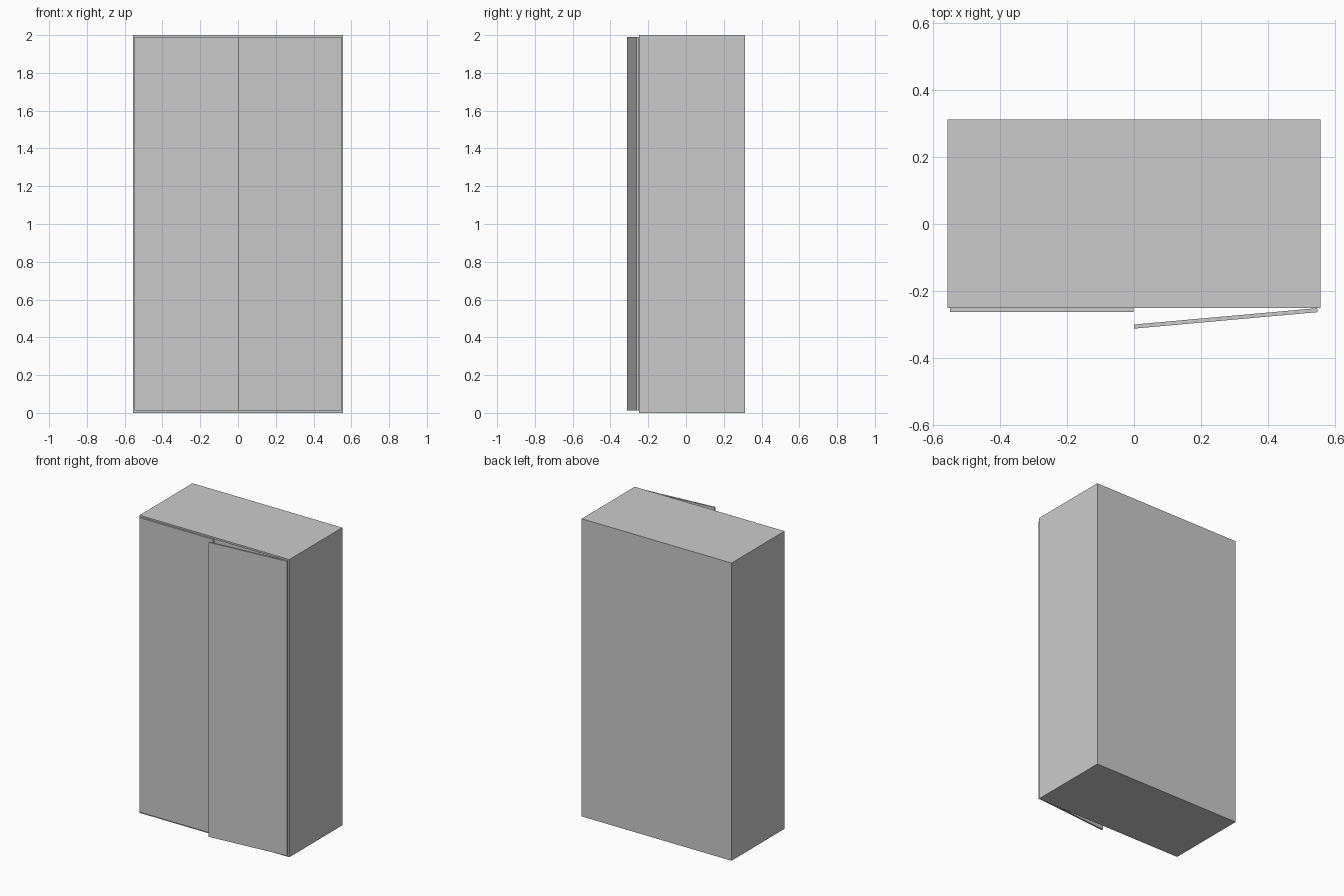
import bpy
import math
from mathutils import Matrix, Vector

if "Cube" in bpy.data.objects:
    bpy.data.objects.remove(bpy.data.objects["Cube"])


def box(name, lo, hi):
    """Axis-aligned panel between two corners."""
    lo, hi = Vector(lo), Vector(hi)
    bpy.ops.mesh.primitive_cube_add(size=1)
    ob = bpy.context.object
    ob.name = name
    ob.data.transform(Matrix.Translation((lo + hi) / 2) @ Matrix.Diagonal((*(hi - lo), 1)))
    return ob


W, FRONT, BACK, H, T = 0.557, -0.25, 0.312, 2.0, 0.012

# Carcass: top and bottom boards, two sides and a back panel
box("bottom_panel", (-W, FRONT, 0), (W, BACK, T))
box("top_panel", (-W, FRONT, H - T), (W, BACK, H))
for side, s in (("left", -1), ("right", 1)):
    xs = sorted((s * W, s * (W - T)))
    box(side + "_side_panel", (xs[0], FRONT, T), (xs[1], BACK, H - T))
box("back_panel", (-W + T, BACK - T, T), (W - T, BACK, H - T))

# Closed left door
box("left_door", (-0.549, FRONT - T, 0.012), (-0.001, FRONT, 1.99))

# Right door, slightly ajar about its outer edge
door = box("right_door", (-0.549, -T / 2, 0.012), (0, T / 2, 1.99))
door.location = (0.547, FRONT - T / 2 - 0.001, 0)
door.rotation_euler.z = math.atan2(0.049, 0.547)
